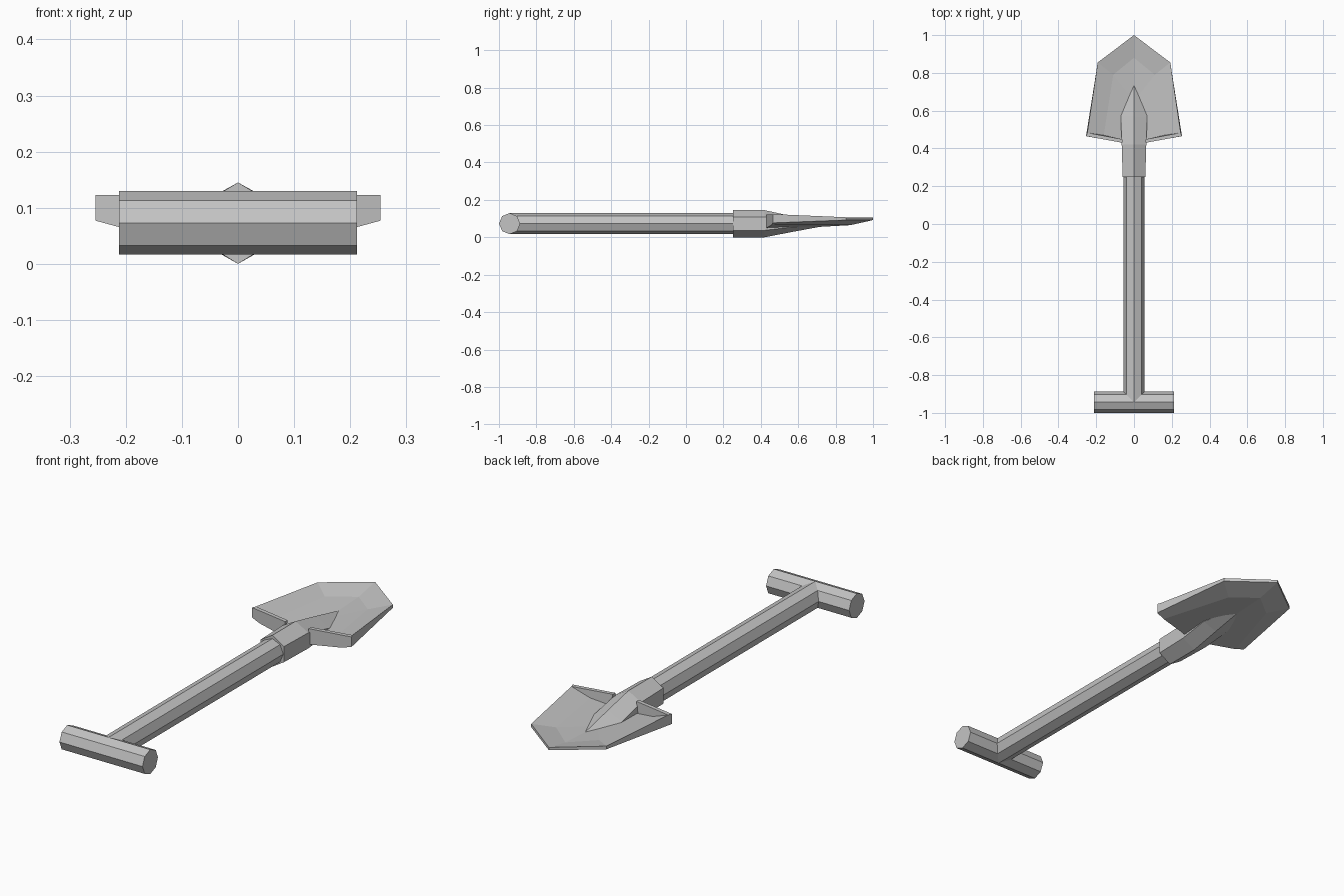
import bpy
import bmesh
import math
from mathutils import Matrix

cube = bpy.data.objects.get("Cube")
if cube:
    bpy.data.objects.remove(cube, do_unlink=True)

# One plain grey for the whole tool
grey = bpy.data.materials.new("plain_grey")
grey.use_nodes = True
colour = (0.55, 0.55, 0.55, 1)
grey.diffuse_color = colour
grey.node_tree.nodes["Principled BSDF"].inputs["Base Color"].default_value = colour

AXIS_Z = 0.073


def finish(bm, name):
    """Turn a bmesh into a flat-shaded grey object."""
    bmesh.ops.recalc_face_normals(bm, faces=bm.faces[:])
    mesh = bpy.data.meshes.new(name)
    bm.to_mesh(mesh)
    bm.free()
    mesh.materials.append(grey)
    obj = bpy.data.objects.new(name, mesh)
    bpy.context.collection.objects.link(obj)
    return obj


def octagonal_rod(name, length, centre, rotation):
    bm = bmesh.new()
    bmesh.ops.create_cone(bm, cap_ends=True, segments=8, radius1=0.0565,
                          radius2=0.0565, depth=length,
                          matrix=Matrix.Translation(centre) @ rotation)
    return finish(bm, name)


# Cross grip and long shaft, both with a corner facing up
octagonal_rod("cross_grip", 0.424, (0, -0.943, AXIS_Z), Matrix.Rotation(math.pi / 2, 4, "Y"))
octagonal_rod("shaft", 1.243, (0, -0.3215, AXIS_Z), Matrix.Rotation(math.pi / 2, 4, "X"))


def socket():
    """Six-sided collar that narrows to a point in the dish of the blade."""
    bm = bmesh.new()
    rings = []
    # position along the shaft, half width, top, shoulder, lower shoulder, bottom
    for y, w, top, high, low, bottom in (
            (0.25, 0.06, 0.145, 0.109, 0.037, 0),
            (0.42, 0.065, 0.145, 0.109, 0.037, 0),
            (0.57, 0.07, 0.112, 0.075, 0.055, 0.029)):
        outline = ((0, top), (w, high), (w, low), (0, bottom), (-w, low), (-w, high))
        rings.append([bm.verts.new((x, y, z)) for x, z in outline])
    tip = bm.verts.new((0, 0.77, 0.066))
    bm.faces.new(rings[0])
    for i in range(6):
        j = (i + 1) % 6
        for near, far in zip(rings, rings[1:]):
            bm.faces.new((near[i], near[j], far[j], far[i]))
        bm.faces.new((rings[-1][i], rings[-1][j], tip))
    return finish(bm, "socket")


def blade():
    """Dished pointed blade with raised shoulder lips, built as one half and mirrored."""
    points = {
        # dish
        "heel": (0, 0.45, 0.065), "foot": (0.07, 0.45, 0.07),
        "bend": (0.16, 0.47, 0.088), "middle": (0, 0.65, 0.07),
        "inner": (0.11, 0.79, 0.088), "crease": (0, 0.88, 0.082),
        # rim
        "rim": (0.247, 0.483, 0.123), "corner": (0.192, 0.855, 0.107),
        "point": (0, 1, 0.105),
        # shoulder lip
        "lip_in": (0.06, 0.448, 0.123), "lip_front": (0.06, 0.43, 0.123),
        "lip_out": (0.254, 0.465, 0.123),
        # underside
        "u_heel": (0, 0.43, 0.04), "u_foot": (0.06, 0.43, 0.05),
        "u_bend": (0.21, 0.457, 0.065), "u_rim": (0.254, 0.465, 0.077),
        "u_inner": (0.11, 0.79, 0.067), "u_crease": (0, 0.88, 0.065),
        "u_corner": (0.192, 0.855, 0.092), "u_point": (0, 1, 0.092),
    }
    faces = (
        "heel foot middle", "foot bend inner middle", "middle inner crease",
        "bend rim corner inner", "inner corner point crease",
        "lip_front lip_out rim lip_in", "lip_in rim bend foot",
        "lip_front u_foot u_bend u_rim lip_out", "lip_front lip_in foot u_foot",
        "u_heel u_foot foot heel", "lip_out u_rim u_corner corner rim",
        "corner u_corner u_point point", "u_heel u_crease u_inner u_bend u_foot",
        "u_bend u_inner u_corner u_rim", "u_inner u_crease u_point u_corner",
    )
    bm = bmesh.new()
    for side in (1, -1):
        verts = {n: bm.verts.new((x * side, y, z)) for n, (x, y, z) in points.items()}
        for names in faces:
            bm.faces.new([verts[n] for n in names.split()])
    bmesh.ops.remove_doubles(bm, verts=bm.verts[:], dist=0.0001)
    return finish(bm, "blade")


socket()
blade()
